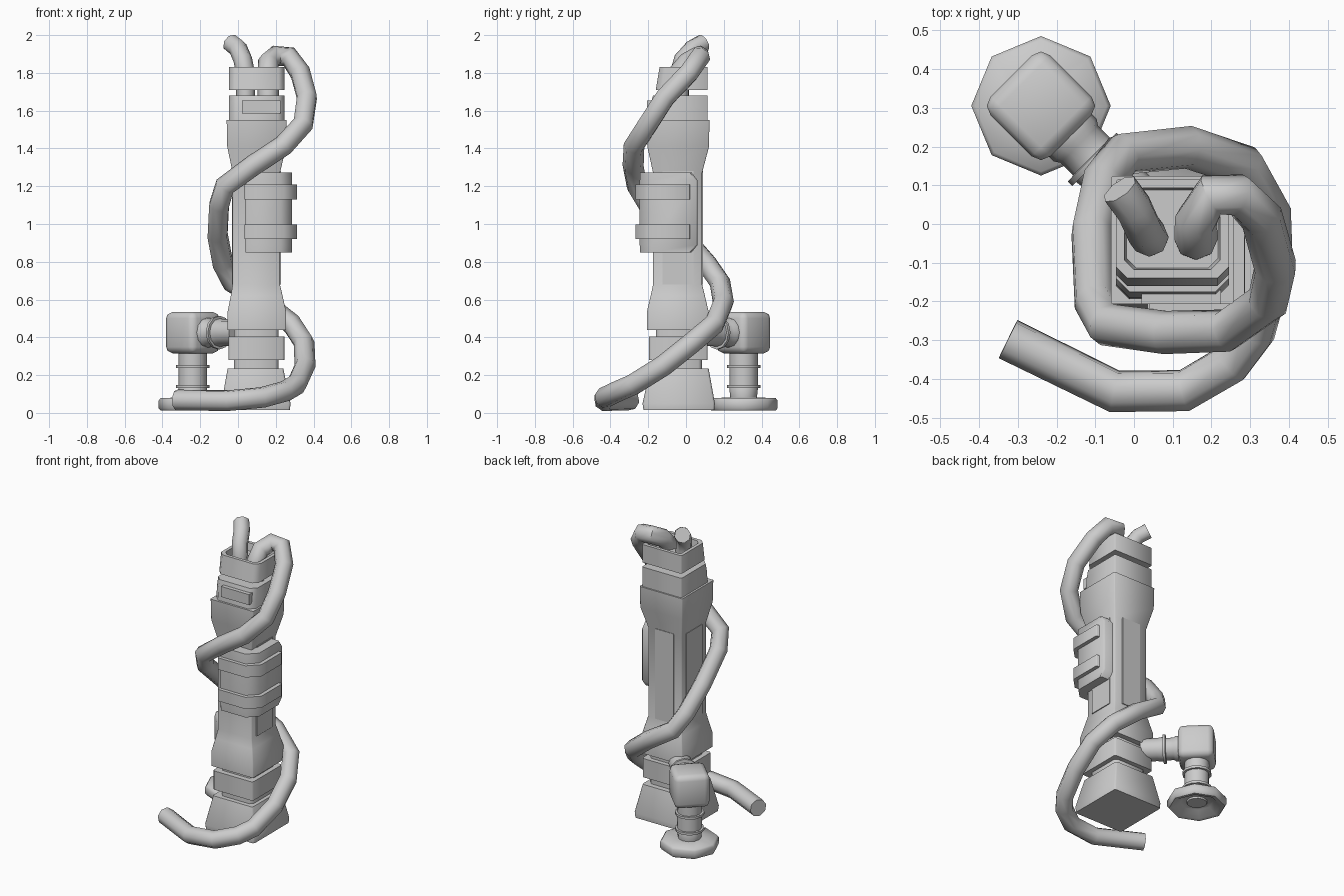
import bpy, bmesh, math
from mathutils import Matrix, Vector


def finish(name, bm, angle=50):
    bmesh.ops.recalc_face_normals(bm, faces=bm.faces)
    me = bpy.data.meshes.new(name)
    bm.to_mesh(me)
    bm.free()
    ob = bpy.data.objects.new(name, me)
    bpy.context.collection.objects.link(ob)
    smooth(ob, angle)
    return ob


def smooth(ob, angle):
    bpy.ops.object.select_all(action='DESELECT')
    ob.select_set(True)
    bpy.context.view_layer.objects.active = ob
    bpy.ops.object.shade_smooth_by_angle(angle=math.radians(angle))


def skin(bm, loops):
    rings = [[bm.verts.new(p) for p in loop] for loop in loops]
    n = len(rings[0])
    for a, b in zip(rings, rings[1:]):
        for i in range(n):
            j = (i + 1) % n
            bm.faces.new((a[i], a[j], b[j], b[i]))
    bm.faces.new(rings[0])
    bm.faces.new(rings[-1])


def loft(name, sections, left=None):
    """Stack of chamfered rectangles: (z, x0, x1, y0, y1, front chamfer, back chamfer).
    left overrides the chamfer of the front left corner."""
    loops = []
    for z, x0, x1, y0, y1, f, b in sections:
        g = f if left is None else left
        loops.append([(x0 + g, y0, z), (x1 - f, y0, z), (x1, y0 + f, z), (x1, y1 - b, z),
                      (x1 - b, y1, z), (x0 + b, y1, z), (x0, y1 - b, z), (x0, y0 + g, z)])
    bm = bmesh.new()
    skin(bm, loops)
    return finish(name, bm)


def lathe(name, profile, matrix, sides):
    """Round part from (radius, height) points."""
    bm = bmesh.new()
    ang = [2 * math.pi * i / sides for i in range(sides)]
    skin(bm, [[(r * math.cos(a), r * math.sin(a), h) for a in ang] for r, h in profile])
    bm.transform(matrix)
    return finish(name, bm, 60)


def box(name, lo, hi, bevel=0.0, matrix=None):
    lo, hi = Vector(lo), Vector(hi)
    bm = bmesh.new()
    bmesh.ops.create_cube(bm, size=1, matrix=Matrix.Translation((lo + hi) / 2) @ Matrix.Diagonal((*(hi - lo), 1)))
    if bevel:
        bmesh.ops.bevel(bm, geom=bm.edges[:], offset=bevel, segments=2, profile=0.5, affect='EDGES')
    if matrix:
        bm.transform(matrix)
    return finish(name, bm)


def hose(name, points, radius):
    cu = bpy.data.curves.new(name, 'CURVE')
    cu.dimensions = '3D'
    cu.bevel_depth = radius
    cu.bevel_resolution = 2
    cu.use_fill_caps = True
    sp = cu.splines.new('POLY')
    sp.points.add(len(points) - 1)
    for p, co in zip(sp.points, points):
        p.co = (*co, 1)
    ob = bpy.data.objects.new(name, cu)
    bpy.context.collection.objects.link(ob)
    bpy.ops.object.select_all(action='DESELECT')
    ob.select_set(True)
    bpy.context.view_layer.objects.active = ob
    bpy.ops.object.convert(target='MESH')
    smooth(bpy.context.object, 50)


# Column: foot, lower collar and their necks
loft("foot", [(0.015, -0.085, 0.275, -0.225, 0.15, 0.01, 0.01), (0.05, -0.088, 0.278, -0.23, 0.153, 0.01, 0.01),
              (0.235, -0.055, 0.24, -0.19, 0.12, 0.01, 0.01)])
loft("lower_neck", [(0.2, -0.02, 0.215, -0.16, 0.085, 0.02, 0.02), (0.47, -0.02, 0.215, -0.16, 0.085, 0.02, 0.02)])
loft("lower_collar", [(0.28, -0.05, 0.245, -0.195, 0.115, 0.01, 0.01), (0.405, -0.05, 0.245, -0.195, 0.115, 0.01, 0.01)])

# Main body, flared at both ends
loft("body", [(0.44, -0.055, 0.255, -0.207, 0.12, 0.005, 0.005), (0.535, -0.055, 0.255, -0.207, 0.12, 0.005, 0.005),
              (0.62, -0.038, 0.236, -0.187, 0.1, 0.005, 0.005), (0.68, -0.028, 0.222, -0.174, 0.085, 0.005, 0.005),
              (1.27, -0.028, 0.222, -0.174, 0.085, 0.005, 0.005), (1.41, -0.057, 0.255, -0.205, 0.122, 0.005, 0.005),
              (1.55, -0.06, 0.257, -0.207, 0.124, 0.005, 0.005)])

# Slim raised panels on the body sides
box("left_panel", (-0.033, -0.125, 0.68), (0, 0.04, 1.28))
box("right_panel", (0.2, -0.125, 0.68), (0.228, 0.04, 1.28))
box("back_panel", (0.03, 0.06, 0.68), (0.165, 0.091, 1.28))

# Upper rings with a front plate and a recessed top
loft("upper_ring", [(1.53, -0.047, 0.245, -0.195, 0.115, 0.035, 0.005), (1.62, -0.047, 0.245, -0.19, 0.115, 0.035, 0.005),
                    (1.68, -0.047, 0.245, -0.175, 0.115, 0.035, 0.005)])
box("front_plate", (0.02, -0.207, 1.585), (0.225, -0.17, 1.655))
loft("top_ring", [(1.71, -0.047, 0.245, -0.16, 0.115, 0.03, 0.005), (1.83, -0.047, 0.245, -0.14, 0.115, 0.03, 0.005),
                  (1.83, -0.025, 0.222, -0.118, 0.093, 0.025, 0.004), (1.78, -0.02, 0.217, -0.113, 0.088, 0.025, 0.004)])

# Equipment pack wrapped around the front right corner, with two straps
loft("pack", [(0.85, 0.04, 0.285, -0.243, 0.03, 0.06, 0.01), (0.89, 0.04, 0.287, -0.245, 0.062, 0.06, 0.01),
              (1.23, 0.04, 0.287, -0.245, 0.062, 0.06, 0.01), (1.272, 0.04, 0.285, -0.243, 0.03, 0.06, 0.01)], 0.005)
for i, z in enumerate((0.92, 1.13)):
    loft(f"pack_strap_{i + 1}", [(z, 0.035, 0.312, -0.268, 0.02, 0.07, 0.005), (z + 0.078, 0.035, 0.312, -0.268, 0.02, 0.07, 0.005)],
         0.005)

# Elbow outlet: flange, vertical pipe, rotated elbow block, pipe into the column
at = Matrix.Translation((-0.24, 0.305, 0))
lathe("flange", [(0.055, 0.05), (0.1, 0.05), (0.145, 0.015), (0.17, 0.012), (0.18, 0.025), (0.18, 0.065), (0.17, 0.078),
                 (0.07, 0.082)], at, 8)
ring = lambda h: [(0.075, h - 0.008), (0.089, h - 0.008), (0.089, h + 0.008), (0.075, h + 0.008)]
lathe("vertical_pipe", [(0.06, 0.04), (0.068, 0.06), (0.076, 0.13)] + ring(0.14) + ring(0.245)
      + [(0.076, 0.3), (0.076, 0.34)], at, 12)
box("elbow_block", (-0.109, -0.109, 0.315), (0.109, 0.109, 0.535), 0.034, at @ Matrix.Rotation(math.pi / 4, 4, 'Z'))
side = Matrix.Translation((-0.24, 0.305, 0.425)) @ Vector((1, -1, 0)).to_track_quat('Z', 'Y').to_matrix().to_4x4()
lathe("side_pipe", [(0.078, 0.09), (0.078, 0.125), (0.068, 0.14), (0.068, 0.185)] + ring(0.195)
      + [(0.07, 0.24), (0.07, 0.34)], side, 12)

# Hoses: short stub on top, and the long one winding down around the column
hose("stub_hose", [(0.04, -0.035, 1.62), (0.04, -0.035, 1.8), (0.025, -0.015, 1.87), (0.0, 0.04, 1.93),
                   (-0.037, 0.09, 1.957)], 0.05)
hose("long_hose", [(0.16, -0.04, 1.62), (0.16, -0.04, 1.8), (0.16, 0.01, 1.855), (0.2, 0.075, 1.89), (0.27, 0.075, 1.885),
                   (0.33, 0.015, 1.8), (0.365, -0.11, 1.67), (0.345, -0.2, 1.53), (0.24, -0.275, 1.415),
                   (0.08, -0.28, 1.31), (-0.07, -0.26, 1.2), (-0.1, -0.2, 1.1), (-0.108, -0.02, 0.94),
                   (-0.08, 0.11, 0.79), (-0.03, 0.18, 0.69), (0.14, 0.198, 0.585), (0.285, 0.15, 0.47),
                   (0.35, 0.03, 0.37), (0.355, -0.12, 0.25), (0.31, -0.28, 0.15), (0.25, -0.36, 0.115),
                   (0.13, -0.43, 0.082), (-0.05, -0.432, 0.065), (-0.325, -0.297, 0.068)], 0.056)
